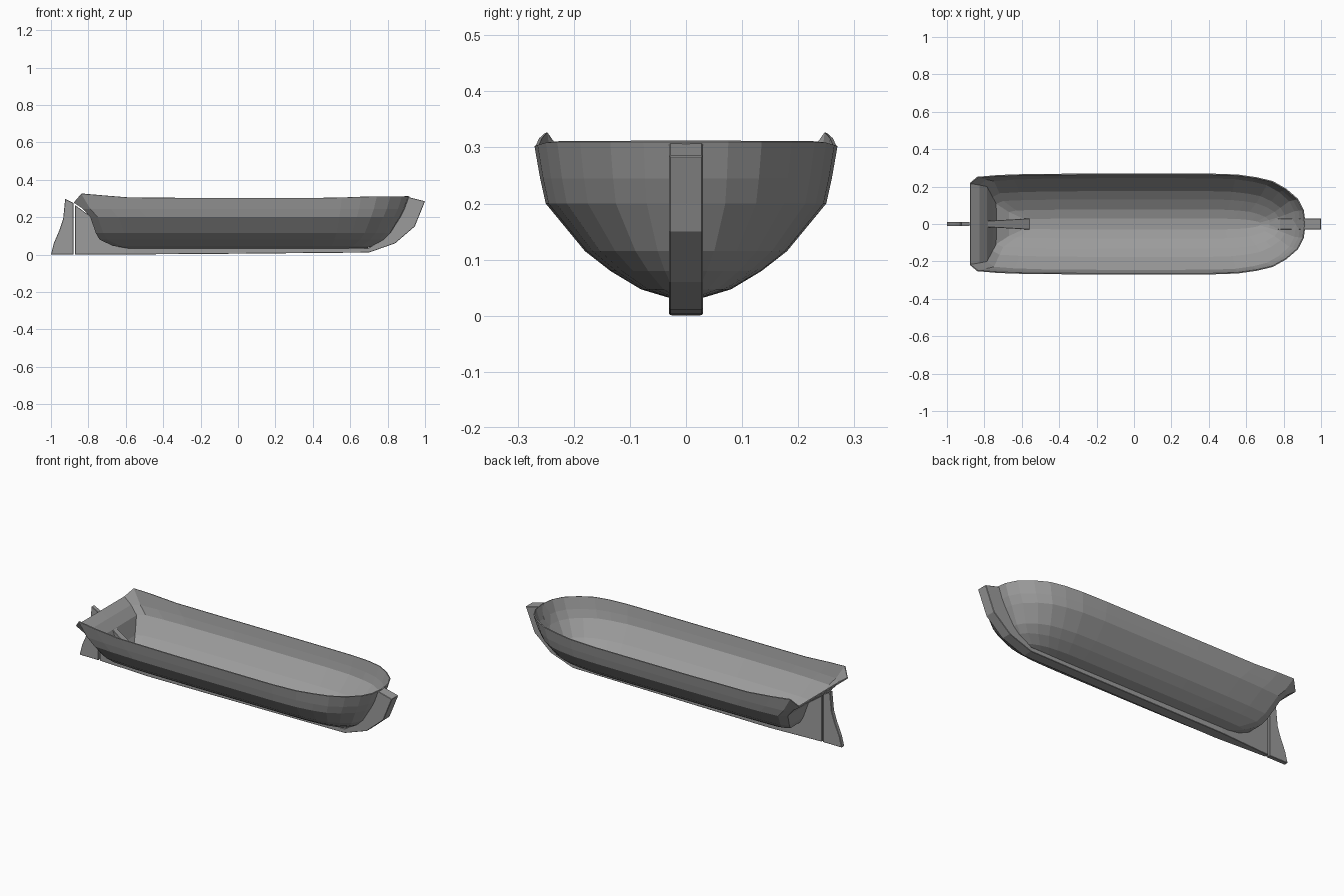
import bpy
import bmesh

default = bpy.data.objects.get("Cube")
if default:
    bpy.data.objects.remove(default, do_unlink=True)

GREY = (0.33, 0.33, 0.33, 1)
grey = bpy.data.materials.new("hull grey")
grey.use_nodes = True
grey.diffuse_color = GREY
grey.node_tree.nodes["Principled BSDF"].inputs["Base Color"].default_value = GREY


def add_object(name, bm):
    mesh = bpy.data.meshes.new(name)
    bm.to_mesh(mesh)
    bm.free()
    mesh.materials.append(grey)
    obj = bpy.data.objects.new(name, mesh)
    bpy.context.collection.objects.link(obj)
    return obj


def loft(bm, rings):
    """Join closed rings of vertices with quads."""
    for upper, lower in zip(rings, rings[1:]):
        n = len(upper)
        for i in range(n):
            j = (i + 1) % n
            bm.faces.new((upper[i], upper[j], lower[j], lower[i]))


# Hull outline: stern, straight side, rounded bow (fraction of length, of width)
BOW = [(0.3, 0.98), (0.5, 0.925), (0.66, 0.85), (0.8, 0.7),
       (0.92, 0.5), (0.98, 0.28), (1, 0)]
SHOULDER = 0.4


def outline(width, bow, stern):
    half = [(stern, 0), (stern, 0.81 * width), (stern + 0.04, 0.935 * width),
            (stern + 0.15, 0.97 * width), (stern + 0.3, 0.99 * width),
            (-0.2, width), (SHOULDER, width)]
    half += [(SHOULDER + f * (bow - SHOULDER), w * width) for f, w in BOW]
    return half + [(x, -y) for x, y in reversed(half[1:-1])]


def rim_height(x):
    if x < -0.86:
        return 0.278
    if x < -0.55:
        return 0.302 + 0.023 * (-0.55 - x) / 0.29
    return 0.302 + 0.008 * min(1, max(0, (x - 0.5) / 0.2))


# Hull shell: height, half width, bow x, stern x for each level
LEVELS = [(None, 0.27, 0.918, -0.878), (0.245, 0.26, 0.895, -0.83),
          (0.2, 0.25, 0.872, -0.79), (0.115, 0.18, 0.82, -0.76),
          (0.08, 0.135, 0.785, -0.74), (0.047, 0.08, 0.73, -0.67),
          (0.032, 0.03, 0.68, -0.58)]
bm = bmesh.new()
rings = []
for z, width, bow, stern in LEVELS:
    rings.append([bm.verts.new((x, y, rim_height(x) if z is None else z))
                  for x, y in outline(width, bow, stern)])
loft(bm, rings)
bm.faces.new(rings[-1])
hull = add_object("hull", bm)
shell = hull.modifiers.new("shell", 'SOLIDIFY')
shell.thickness = 0.006
shell.offset = -1


def blade(name, stations):
    """Thin solid: each station is outer (x, z), inner (x, z), half thickness."""
    bm = bmesh.new()
    rings = [[bm.verts.new(p) for p in ((a, -w, b), (a, w, b), (c, w, d), (c, -w, d))]
             for (a, b), (c, d), w in stations]
    loft(bm, rings)
    bm.faces.new(rings[0])
    bm.faces.new(rings[-1])
    bmesh.ops.recalc_face_normals(bm, faces=bm.faces[:])
    obj = add_object(name, bm)
    bevel = obj.modifiers.new("soft edges", 'BEVEL')
    bevel.width = 0.002
    bevel.segments = 1
    return obj


# Keel running from the stern fin along the bottom and up the bow
blade("keel", [((-0.872, 0), (-0.872, 0.265), 0.012),
               ((-0.555, 0.001), (-0.555, 0.036), 0.03),
               ((-0.1, 0.004), (-0.1, 0.034), 0.03),
               ((0.7, 0.011), (0.7, 0.036), 0.03),
               ((0.84, 0.06), (0.78, 0.088), 0.03),
               ((0.945, 0.15), (0.865, 0.2), 0.03),
               ((1, 0.285), (0.91, 0.308), 0.03)])

# Rudder behind the stern fin
TRAILING = [(-1, 0), (-0.985, 0.06), (-0.955, 0.13), (-0.935, 0.19)]
blade("rudder", [(p, (-0.88, p[1]), 0.012) for p in TRAILING]
      + [((-0.924, 0.298), (-0.88, 0.276), 0.012)])
